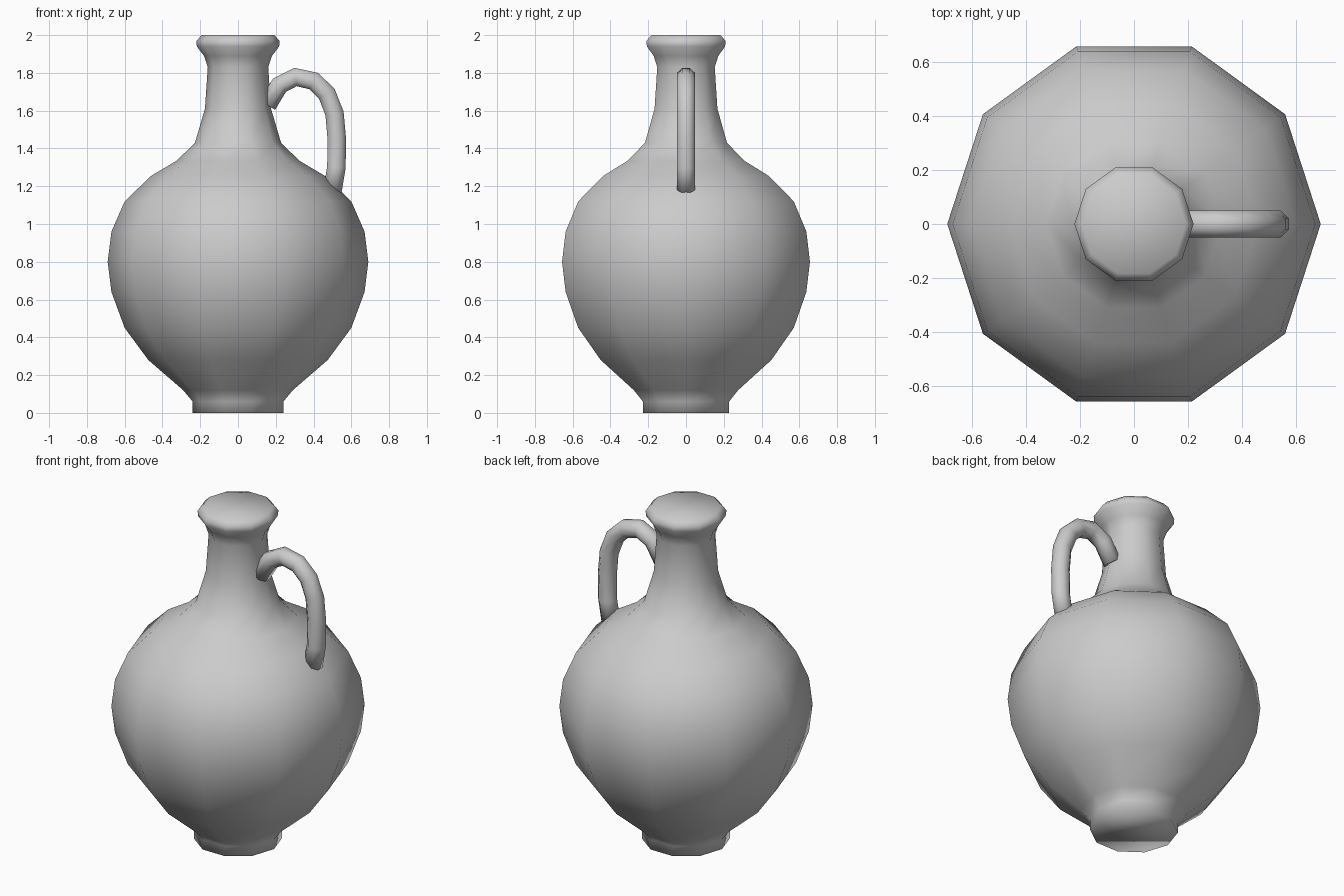
import bpy, bmesh
from math import sin, cos, pi
from mathutils import Vector

cube = bpy.data.objects.get("Cube")
if cube:
    bpy.data.objects.remove(cube, do_unlink=True)

clay = bpy.data.materials.new("grey clay")
clay.use_nodes = True
clay.diffuse_color = (0.6, 0.6, 0.6, 1)
clay.node_tree.nodes["Principled BSDF"].inputs["Base Color"].default_value = (0.6, 0.6, 0.6, 1)


def loft(name, rings):
    """Skin a list of equal-sized point rings, cap both ends, shade smooth."""
    bm = bmesh.new()
    loops = [[bm.verts.new(p) for p in ring] for ring in rings]
    n = len(loops[0])
    for a, b in zip(loops, loops[1:]):
        for i in range(n):
            j = (i + 1) % n
            bm.faces.new((a[i], a[j], b[j], b[i]))
    bm.faces.new(loops[0])
    bm.faces.new(loops[-1])
    bmesh.ops.recalc_face_normals(bm, faces=bm.faces)
    for f in bm.faces:
        f.smooth = True
    mesh = bpy.data.meshes.new(name)
    bm.to_mesh(mesh)
    bm.free()
    mesh.materials.append(clay)
    obj = bpy.data.objects.new(name, mesh)
    bpy.context.collection.objects.link(obj)
    return obj


# Jug body: ten-sided turned profile (radius, height), foot to rim
profile = [(0.24, 0), (0.24, 0.06), (0.29, 0.12), (0.475, 0.28), (0.6, 0.45),
           (0.67, 0.64), (0.69, 0.8), (0.67, 0.96), (0.6, 1.12), (0.46, 1.255),
           (0.325, 1.335), (0.228, 1.43), (0.175, 1.61), (0.16, 1.83),
           (0.18, 1.89), (0.218, 1.94), (0.22, 1.97), (0.192, 2.0)]
SIDES = 10
loft("jug_body", [[(r * cos(2 * pi * i / SIDES), r * sin(2 * pi * i / SIDES), z)
                   for i in range(SIDES)] for r, z in profile])

# Handle: eight-sided tube swept along a curved path in the xz plane
path = [Vector((x, 0, z)) for x, z in
        [(0.155, 1.63), (0.22, 1.735), (0.305, 1.778), (0.40, 1.757), (0.47, 1.69),
         (0.511, 1.585), (0.523, 1.45), (0.521, 1.30), (0.50, 1.175)]]
TUBE = 0.053
across = Vector((0, 1, 0))
rings = []
for k, p in enumerate(path):
    tangent = (path[min(k + 1, len(path) - 1)] - path[max(k - 1, 0)]).normalized()
    outward = across.cross(tangent)
    angles = [2 * pi * (i + 0.5) / 8 for i in range(8)]
    rings.append([p + TUBE * (cos(a) * outward + sin(a) * across) for a in angles])
loft("handle", rings)
